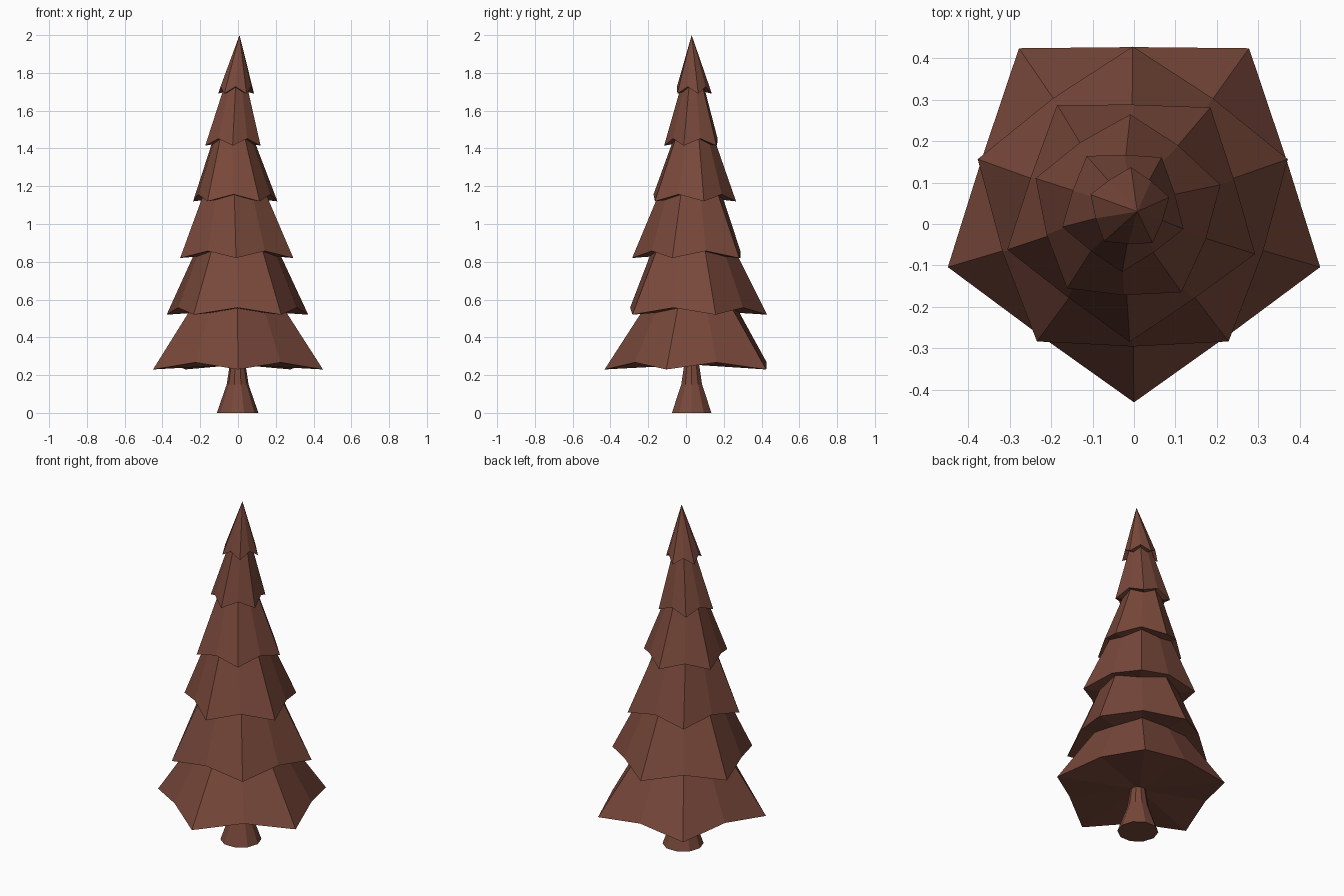
import bpy, bmesh
from math import sin, cos, radians

cube = bpy.data.objects.get("Cube")
if cube:
    bpy.data.objects.remove(cube, do_unlink=True)

brown = bpy.data.materials.new("warm brown")
brown.use_nodes = True
colour = (0.19, 0.065, 0.043, 1)
brown.diffuse_color = colour
brown.node_tree.nodes["Principled BSDF"].inputs["Base Color"].default_value = colour

SIDES = 10


def ring(bm, centre, radius, z, turn, mid_ratio=1.0, lift=0.0):
    """Ten points; every second one is pulled in and lifted."""
    verts = []
    for i in range(SIDES):
        mid = i % 2
        a = radians(turn + i * 360 / SIDES)
        r = radius * (mid_ratio if mid else 1)
        verts.append(bm.verts.new((centre[0] + r * cos(a),
                                   centre[1] + r * sin(a), z + lift * mid)))
    return verts


def bridge(bm, low, high):
    for i in range(SIDES):
        j = (i + 1) % SIDES
        bm.faces.new((low[i], low[j], high[j], high[i]))


def fan(bm, loop, tip):
    v = bm.verts.new(tip)
    for i in range(SIDES):
        bm.faces.new((loop[i], loop[(i + 1) % SIDES], v))


def finish(bm, name):
    bmesh.ops.recalc_face_normals(bm, faces=bm.faces)
    mesh = bpy.data.meshes.new(name)
    bm.to_mesh(mesh)
    bm.free()
    mesh.materials.append(brown)
    bpy.context.collection.objects.link(bpy.data.objects.new(name, mesh))


# Branch tiers: centre, rim radius, rim height, turn, mid ratio, top radius, top height
tiers = [
    ((0, 0.042), 0.473, 0.23, -90, 0.815, 0.24, 0.58),
    ((-0.003, 0.035), 0.394, 0.52, 90, 0.84, 0.22, 0.88),
    ((-0.005, 0.03), 0.315, 0.82, -91, 0.82, 0.165, 1.18),
    ((-0.017, 0.03), 0.235, 1.12, 88, 0.86, 0.105, 1.47),
    ((-0.026, 0.038), 0.154, 1.415, -91, 0.84, 0.06, 1.74),
    ((-0.011, 0.037), 0.1, 1.69, 88, 0.85, 0, 2),
]
for n, (centre, radius, z, turn, ratio, top_r, top_z) in enumerate(tiers):
    bm = bmesh.new()
    rim = ring(bm, centre, radius, z, turn, ratio, 0.037)
    fan(bm, rim, (*centre, z + 0.025))
    if top_r:
        above = tiers[n + 1][0]
        top = ring(bm, above, top_r, top_z, turn, 0.92)
        bridge(bm, rim, top)
        fan(bm, top, (*above, top_z))
    else:
        fan(bm, rim, (0.008, 0.03, top_z))
    finish(bm, f"branch_tier_{n + 1}")

# Flared trunk
bm = bmesh.new()
base = (-0.002, 0.03)
rings = [ring(bm, base, r, z, 0) for r, z in
         ((0.11, 0), (0.058, 0.15), (0.041, 0.26), (0.036, 0.4))]
for low, high in zip(rings, rings[1:]):
    bridge(bm, low, high)
bm.faces.new(rings[0])
bm.faces.new(rings[-1])
finish(bm, "trunk")
